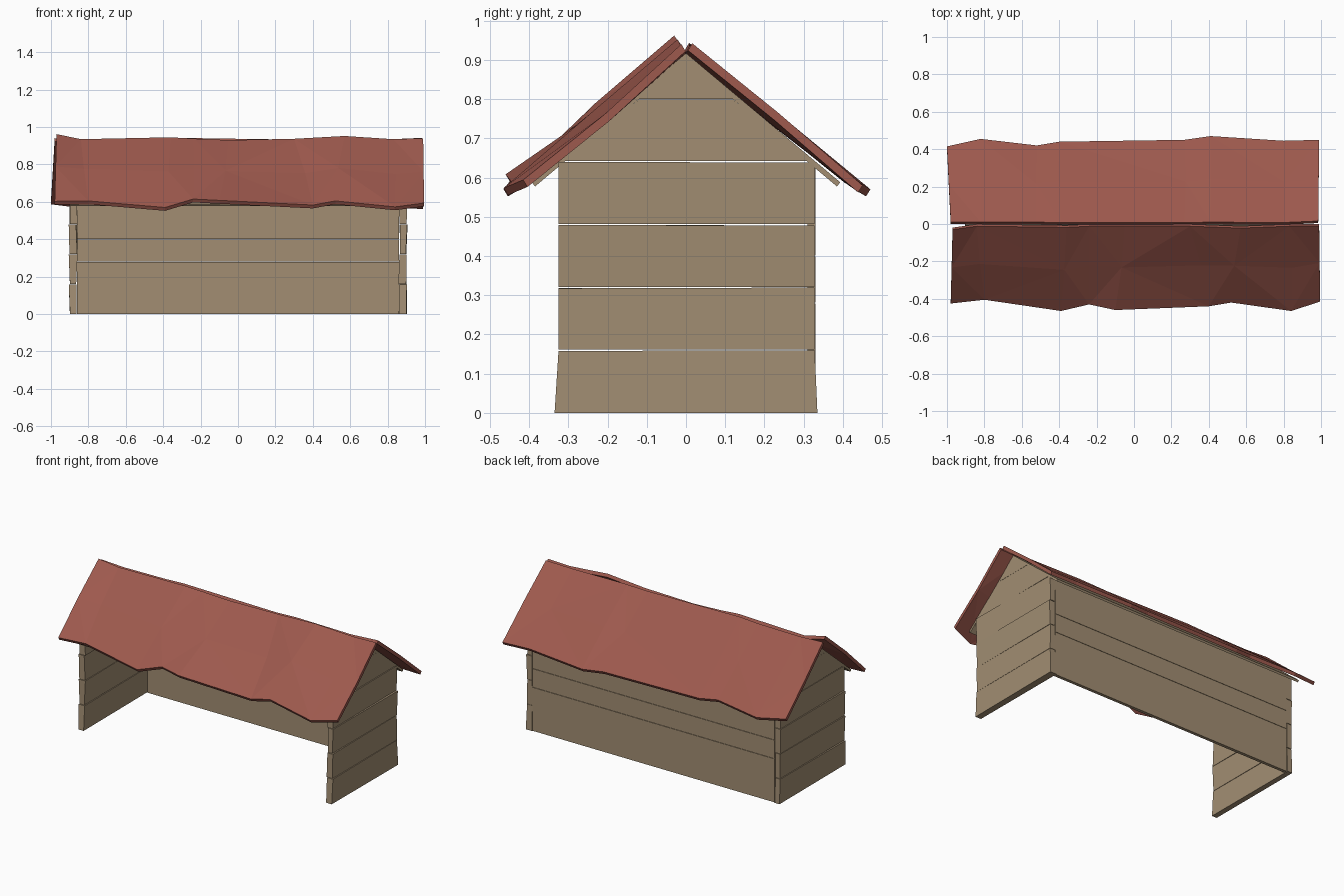
import bpy, bmesh, random
from mathutils import Vector

if "Cube" in bpy.data.objects:
    bpy.data.objects.remove(bpy.data.objects["Cube"])

random.seed(4)


def material(name, rgb):
    m = bpy.data.materials.new(name)
    m.diffuse_color = (*rgb, 1)
    m.use_nodes = True
    m.node_tree.nodes["Principled BSDF"].inputs["Base Color"].default_value = m.diffuse_color
    return m


WOOD = material("weathered_wood", (0.36, 0.27, 0.17))
RED = material("red_roofing", (0.34, 0.10, 0.075))


def finish(name, bm, mat):
    bmesh.ops.recalc_face_normals(bm, faces=bm.faces)
    me = bpy.data.meshes.new(name)
    bm.to_mesh(me)
    bm.free()
    me.materials.append(mat)
    ob = bpy.data.objects.new(name, me)
    bpy.context.collection.objects.link(ob)
    return ob


def prism(name, profile, x0, x1, mat=WOOD, wobble=0.0):
    """Extrude a (y, z) outline along x, with slightly uneven ends."""
    bm = bmesh.new()
    rings = []
    for x in (x0, x1):
        rings.append([bm.verts.new((x + random.uniform(-wobble, wobble), y, z))
                      for y, z in profile])
    a, b = rings
    n = len(profile)
    bm.faces.new(a)
    bm.faces.new(b[::-1])
    for i in range(n):
        j = (i + 1) % n
        bm.faces.new((a[i], b[i], b[j], a[j]))
    return finish(name, bm, mat)


# Side walls: four stacked planks plus a two-board gable on each end
GAP = 0.0015
for side, s in (("left", -1), ("right", 1)):
    for k in range(4):
        z0, z1 = 0.16 * k + GAP * (k > 0), 0.16 * (k + 1) - GAP
        fb = -0.335 if k == 0 else -0.325
        bb = 0.335 if k == 0 else 0.328
        j = [random.uniform(-0.004, 0.004) for _ in range(2)]
        prism(f"{side}_wall_plank_{k + 1}",
              [(fb, z0), (bb, z0), (0.328, z1 + j[0] * 0.3), (-0.325, z1 + j[1] * 0.3)],
              s * 0.862, s * 0.902, wobble=0.005)
    prism(f"{side}_gable_board", [(-0.312, 0.642), (0.312, 0.642), (0.12, 0.799), (-0.12, 0.799)],
          s * 0.862, s * 0.9)
    prism(f"{side}_gable_peak", [(-0.12, 0.8), (0.12, 0.8), (0, 0.9)], s * 0.862, s * 0.9)

# Back wall: three long boards between the side walls
for k, (z0, z1) in enumerate([(0.0, 0.279), (0.281, 0.399), (0.401, 0.63)]):
    prism(f"back_wall_board_{k + 1}", [(0.31, z0), (0.33, z0), (0.33, z1), (0.31, z1)],
          -0.862, 0.862)

# Thin wooden boards lining the underside of the roof
for side, s in (("front", -1), ("back", 1)):
    prism(f"{side}_roof_lining",
          [(0, 0.9), (s * 0.385, 0.577), (s * 0.393, 0.588), (0, 0.917)], -0.9, 0.9)


# Roof sheets: ragged bent panels, rows run from the ridge down to the eave
def roof_sheet(name, s, ridge, eave, bump):
    """ridge: (x, y, z); eave: (x, |y|, z), matching columns."""
    bm = bmesh.new()
    layers = []
    drop = Vector((0, -s * 0.011, -0.018))
    for off in (Vector(), drop):
        grid = []
        for (rx, ry, rz), (ex, ey, ez) in zip(ridge, eave):
            a, b = Vector((rx, ry, rz)), Vector((ex, s * ey, ez))
            grid.append([a, a.lerp(b, 0.5), b])
        layers.append([[bm.verts.new(p + off) for p in col] for col in grid])
    for i, col in enumerate(layers[0]):
        h = random.uniform(-bump, bump)
        for L in layers:
            L[i][1].co += Vector((random.uniform(-0.01, 0.01) if 0 < i < len(ridge) - 1 else 0,
                                  s * h * 0.6, h * 0.75))
    n = len(ridge)
    for L in layers:
        for i in range(n - 1):
            for r in range(2):
                a, b, c, d = L[i][r], L[i + 1][r], L[i + 1][r + 1], L[i][r + 1]
                tris = ((a, b, c), (a, c, d)) if (i + r) % 2 else ((a, b, d), (b, c, d))
                for t in tris:
                    bm.faces.new(t)
    border = ([(i, 0) for i in range(n)] + [(n - 1, 1)]
              + [(i, 2) for i in range(n - 1, -1, -1)] + [(0, 1)])
    T, B = layers
    for (i, r), (k, q) in zip(border, border[1:] + border[:1]):
        bm.faces.new((T[i][r], T[k][q], B[k][q], B[i][r]))
    return finish(name, bm, RED)


roof_sheet("front_roof", -1,
           [(-0.97, -0.03, 0.962), (-0.84, -0.012, 0.935), (-0.36, -0.018, 0.945),
            (-0.24, -0.012, 0.938), (-0.05, -0.01, 0.93), (0.3, -0.012, 0.937),
            (0.57, -0.022, 0.952), (0.83, -0.012, 0.935), (0.99, -0.012, 0.94)],
           [(-0.98, 0.425, 0.603), (-0.8, 0.405, 0.605), (-0.39, 0.465, 0.57),
            (-0.24, 0.43, 0.615), (-0.1, 0.46, 0.608), (0.4, 0.44, 0.583),
            (0.52, 0.42, 0.605), (0.84, 0.465, 0.573), (0.995, 0.415, 0.594)], 0.01)
roof_sheet("back_roof", 1,
           [(-0.98, 0.01, 0.94), (-0.82, 0.01, 0.932), (-0.52, 0.01, 0.936),
            (-0.39, 0.008, 0.943), (0.27, 0.008, 0.933), (0.41, 0.01, 0.938),
            (0.8, 0.008, 0.934), (0.985, 0.016, 0.942)],
           [(-1.0, 0.415, 0.605), (-0.82, 0.455, 0.582), (-0.52, 0.42, 0.602),
            (-0.4, 0.44, 0.588), (0.27, 0.45, 0.582), (0.41, 0.47, 0.57),
            (0.8, 0.445, 0.586), (0.99, 0.45, 0.58)], 0.006)
